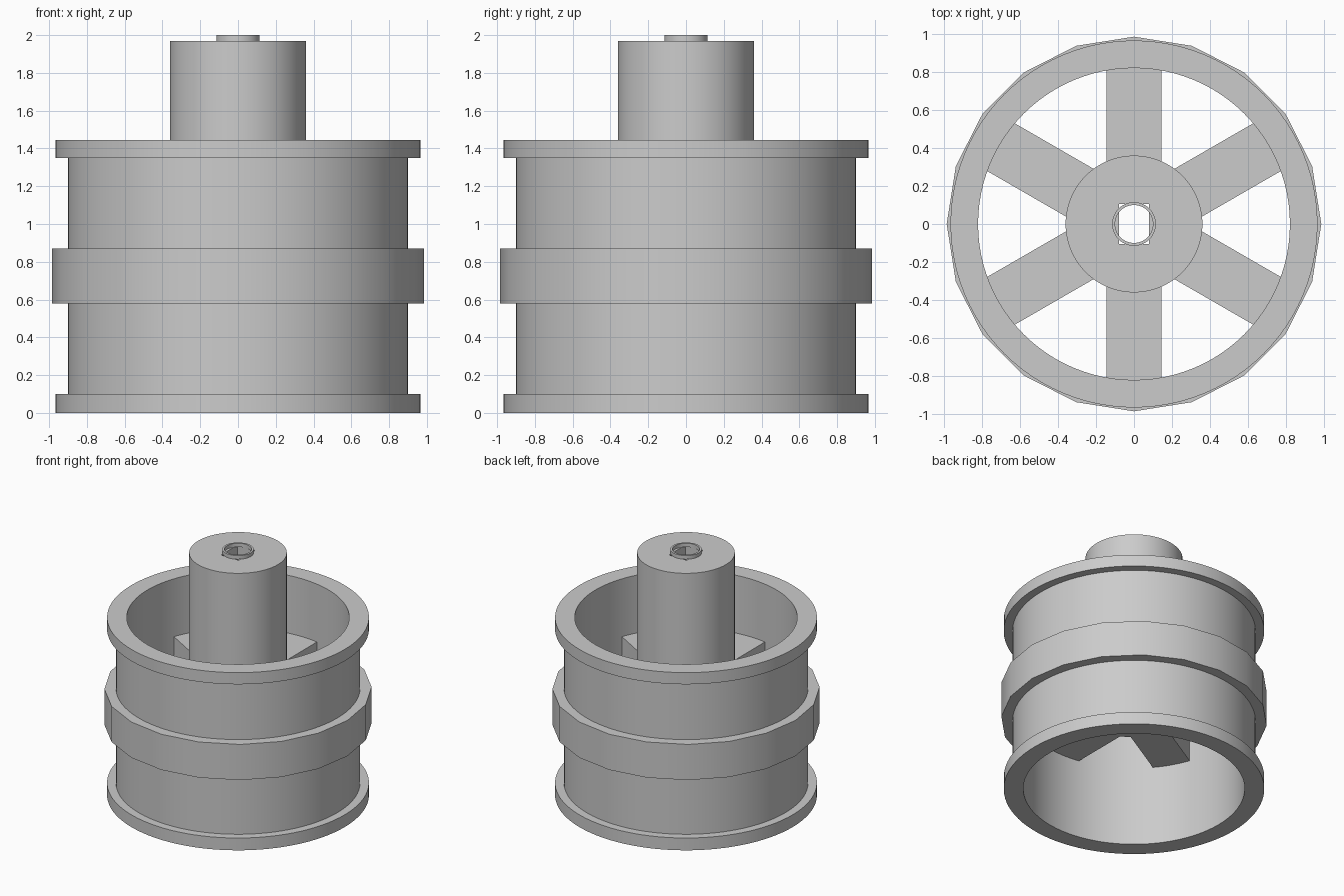
import bpy
import bmesh
import math
from mathutils import Matrix

cube = bpy.data.objects.get("Cube")
if cube:
    bpy.data.objects.remove(cube, do_unlink=True)

# One plain grey for the whole wheel
GREY = (0.6, 0.6, 0.6, 1.0)
grey = bpy.data.materials.new("plain grey")
grey.use_nodes = True
grey.diffuse_color = GREY
grey.node_tree.nodes["Principled BSDF"].inputs["Base Color"].default_value = GREY


def finish(name, bm):
    """Turn a bmesh into a named object with sharp-edged smooth shading."""
    bmesh.ops.recalc_face_normals(bm, faces=bm.faces)
    mesh = bpy.data.meshes.new(name)
    bm.to_mesh(mesh)
    bm.free()
    mesh.materials.append(grey)
    obj = bpy.data.objects.new(name, mesh)
    bpy.context.collection.objects.link(obj)
    bpy.ops.object.select_all(action="DESELECT")
    obj.select_set(True)
    bpy.context.view_layer.objects.active = obj
    bpy.ops.object.shade_smooth_by_angle(angle=math.radians(30))
    return obj


def revolve(name, profile, sides):
    """Spin a closed (radius, z) outline around the vertical axis."""
    bm = bmesh.new()
    rings = []
    for i in range(sides):
        a = math.tau * i / sides
        rings.append([bm.verts.new((r * math.cos(a), r * math.sin(a), z))
                      for r, z in profile])
    n = len(profile)
    for i, ring in enumerate(rings):
        after = rings[(i + 1) % sides]
        for j in range(n):
            k = (j + 1) % n
            bm.faces.new((ring[j], after[j], after[k], ring[k]))
    return finish(name, bm)


def tube(name, inner, outer, bottom, top, sides):
    return revolve(name, [(inner, bottom), (outer, bottom),
                          (outer, top), (inner, top)], sides)


def box(bm, size, centre, turn=0.0):
    matrix = (Matrix.Rotation(turn, 4, "Z") @ Matrix.Translation(centre)
              @ Matrix.Diagonal((*size, 1)))
    bmesh.ops.create_cube(bm, size=1, matrix=matrix)


# Barrel with a flange at each end
INNER, WALL, FLANGE = 0.82, 0.90, 0.965
revolve("rim_barrel", [
    (INNER, 0), (FLANGE, 0), (FLANGE, 0.10), (WALL, 0.10),
    (WALL, 1.35), (FLANGE, 1.35), (FLANGE, 1.445), (INNER, 1.445)], 96)

# Coarser faceted band around the middle
tube("middle_band", 0.88, 0.985, 0.58, 0.87, 20)

# Six spokes between hub and barrel
SPOKE_LOW, SPOKE_HIGH = 0.65, 0.975
for i in range(6):
    bm = bmesh.new()
    box(bm, (0.53, 0.29, SPOKE_HIGH - SPOKE_LOW),
        (0.575, 0, (SPOKE_LOW + SPOKE_HIGH) / 2), math.radians(30 + 60 * i))
    finish(f"spoke_{i + 1}", bm)

# Tall hub with a rectangular bore
bm = bmesh.new()
HUB_TOP = 1.97
bmesh.ops.create_cone(
    bm, cap_ends=True, segments=64, radius1=0.36, radius2=0.36,
    depth=HUB_TOP - SPOKE_LOW,
    matrix=Matrix.Translation((0, 0, (HUB_TOP + SPOKE_LOW) / 2)))
hub = finish("hub", bm)

bm = bmesh.new()
box(bm, (0.16, 0.21, 3), (0, 0, 1))
cutter = finish("bore_cutter", bm)
cut = hub.modifiers.new("bore", "BOOLEAN")
cut.operation = "DIFFERENCE"
cut.solver = "EXACT"
cut.object = cutter
bpy.context.view_layer.objects.active = hub
bpy.ops.object.modifier_apply(modifier=cut.name)
bpy.data.objects.remove(cutter, do_unlink=True)

# Thin collar around the mouth of the bore
tube("bore_collar", 0.10, 0.115, HUB_TOP, 2.0, 32)
